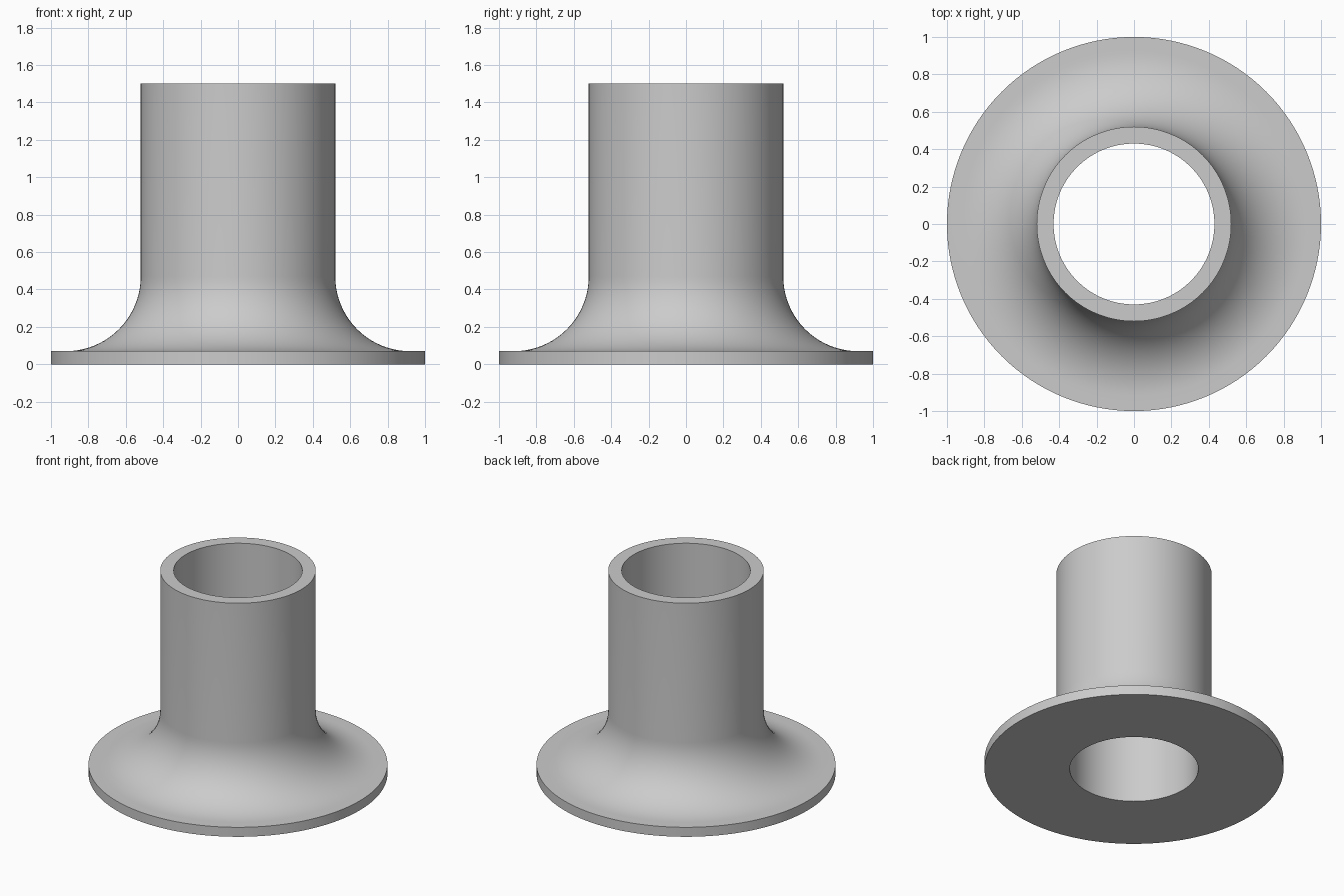
import bpy
import bmesh
import math

cube = bpy.data.objects.get("Cube")
if cube:
    bpy.data.objects.remove(cube, do_unlink=True)

BORE, TUBE, RIM = 0.43, 0.52, 1.0
HEIGHT, PLATE, FILLET = 1.5, 0.07, 0.4
SEGMENTS, FILLET_STEPS = 128, 20

# Plain grey finish
grey = bpy.data.materials.new("plain_grey")
grey.use_nodes = True
colour = (0.6, 0.6, 0.6, 1)
grey.diffuse_color = colour
grey.node_tree.nodes["Principled BSDF"].inputs["Base Color"].default_value = colour

# Half section: bore, plate, rim, concave fillet, tube wall
profile = [(BORE, 0), (RIM, 0), (RIM, PLATE)]
for i in range(FILLET_STEPS + 1):
    a = math.pi / 2 * i / FILLET_STEPS
    profile.append((TUBE + FILLET * (1 - math.sin(a)),
                    PLATE + FILLET * (1 - math.cos(a))))
profile += [(TUBE, HEIGHT), (BORE, HEIGHT)]

# Revolve the section into a flanged tube
bm = bmesh.new()
verts = [bm.verts.new((r, 0, z)) for r, z in profile]
edges = [bm.edges.new((v, verts[(i + 1) % len(verts)])) for i, v in enumerate(verts)]
bmesh.ops.spin(bm, geom=verts + edges, cent=(0, 0, 0), axis=(0, 0, 1),
               angle=2 * math.pi, steps=SEGMENTS, use_merge=False)
bmesh.ops.remove_doubles(bm, verts=bm.verts, dist=0.0001)
bmesh.ops.recalc_face_normals(bm, faces=bm.faces)

mesh = bpy.data.meshes.new("flanged_tube")
bm.to_mesh(mesh)
bm.free()
mesh.materials.append(grey)
tube = bpy.data.objects.new("flanged_tube", mesh)
bpy.context.collection.objects.link(tube)

# Smooth curved walls, crisp rims
bpy.ops.object.select_all(action="DESELECT")
tube.select_set(True)
bpy.context.view_layer.objects.active = tube
bpy.ops.object.shade_smooth_by_angle(angle=math.radians(30))
